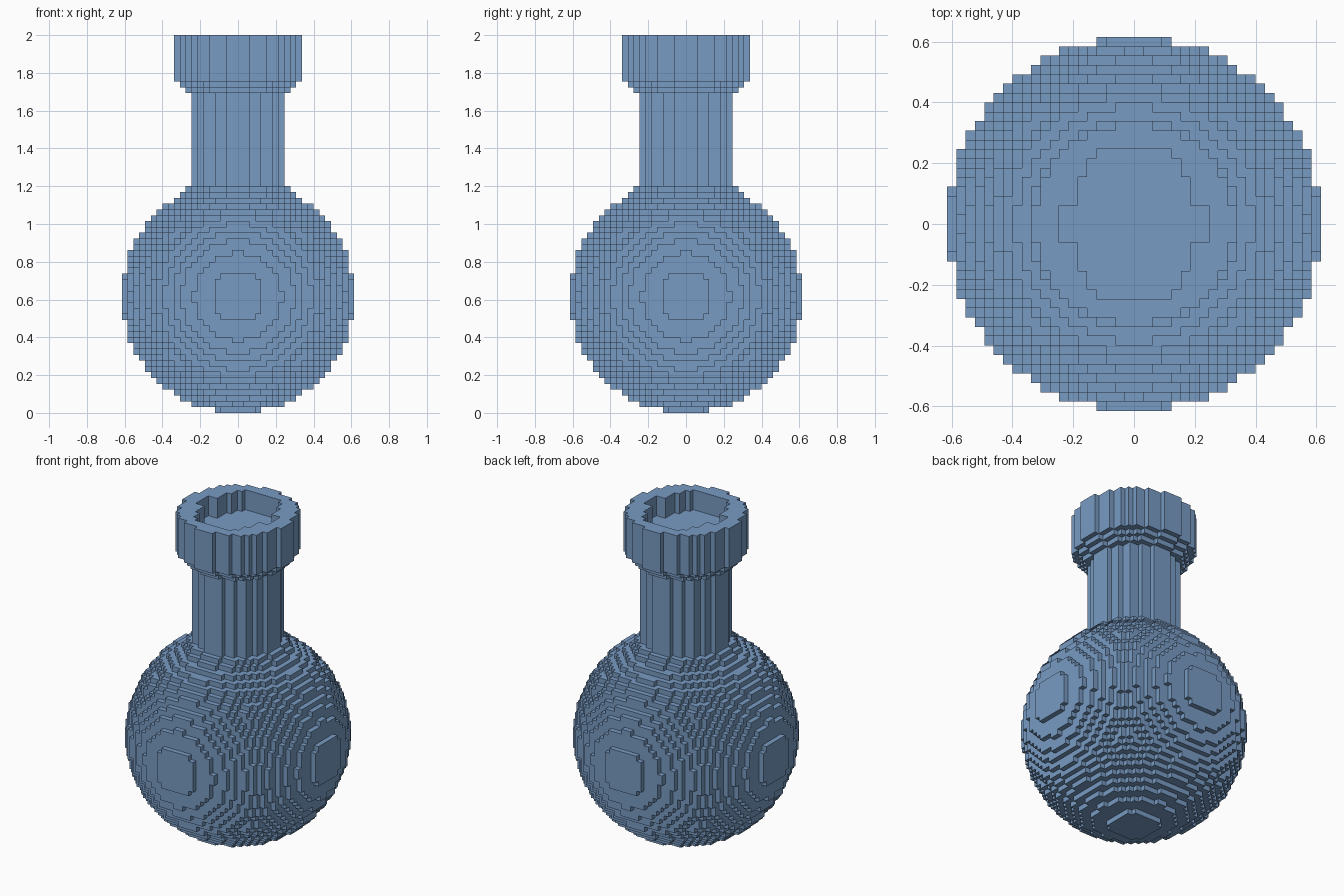
import bpy
import bmesh

cube = bpy.data.objects.get("Cube")
if cube:
    bpy.data.objects.remove(cube, do_unlink=True)

V = 2 / 65  # size of one block

glass = bpy.data.materials.new("steel blue")
glass.use_nodes = True
colour = (0.19, 0.33, 0.55, 1)
glass.diffuse_color = colour
glass.node_tree.nodes["Principled BSDF"].inputs["Base Color"].default_value = colour


def ball(radius):
    """Blocks of a round body resting on the ground."""
    r = range(-radius, radius)
    return {(x, y, z + radius) for x in r for y in r for z in r
            if (x + .5) ** 2 + (y + .5) ** 2 + (z + .5) ** 2 <= radius ** 2}


def disc(radius, z0, z1):
    """Blocks of a round layer from z0 up to z1."""
    r = range(-radius, radius)
    limit = (radius - .25) ** 2 + .6
    return {(x, y, z) for x in r for y in r for z in range(z0, z1)
            if (x + .5) ** 2 + (y + .5) ** 2 <= limit}


def build(name, cells, solid):
    """Mesh the faces of the cells that are not covered by the solid."""
    bm = bmesh.new()
    verts = {}
    for c in sorted(cells):
        for axis in range(3):
            u, v = (axis + 1) % 3, (axis + 2) % 3
            for side in (0, 1):
                near = list(c)
                near[axis] += 2 * side - 1
                if tuple(near) in solid:
                    continue
                face = []
                for du, dv in ((0, 0), (1, 0), (1, 1), (0, 1)):
                    p = list(c)
                    p[axis] += side
                    p[u] += du
                    p[v] += dv
                    p = tuple(p)
                    if p not in verts:
                        verts[p] = bm.verts.new([k * V for k in p])
                    face.append(verts[p])
                bm.faces.new(face if side else face[::-1])
    # Merge flat neighbours into larger faces
    bmesh.ops.dissolve_limit(bm, angle_limit=0.01, verts=bm.verts[:], edges=bm.edges[:])
    mesh = bpy.data.meshes.new(name)
    bm.to_mesh(mesh)
    bm.free()
    mesh.materials.append(glass)
    bpy.context.collection.objects.link(bpy.data.objects.new(name, mesh))


# Round body with a thin collar under the neck
body = ball(20) | disc(9, 38, 39)

# Straight neck
neck = disc(8, 39, 55) - body

# Flared lip, stepping outwards, with a shallow mouth
lip = disc(9, 55, 56) | disc(10, 56, 57) | disc(11, 57, 65)
mouth_half_width = (8, 8, 6, 6, 6, 5, 5, 4)
for row, half in enumerate(mouth_half_width):
    lip -= {(x, y, z) for x in range(-half, half)
            for y in (row, -row - 1) for z in range(61, 65)}

# All parts share one outer skin
solid = body | neck | lip
for name, cells in (("body", body), ("neck", neck), ("lip", lip)):
    build(name, cells, solid)
